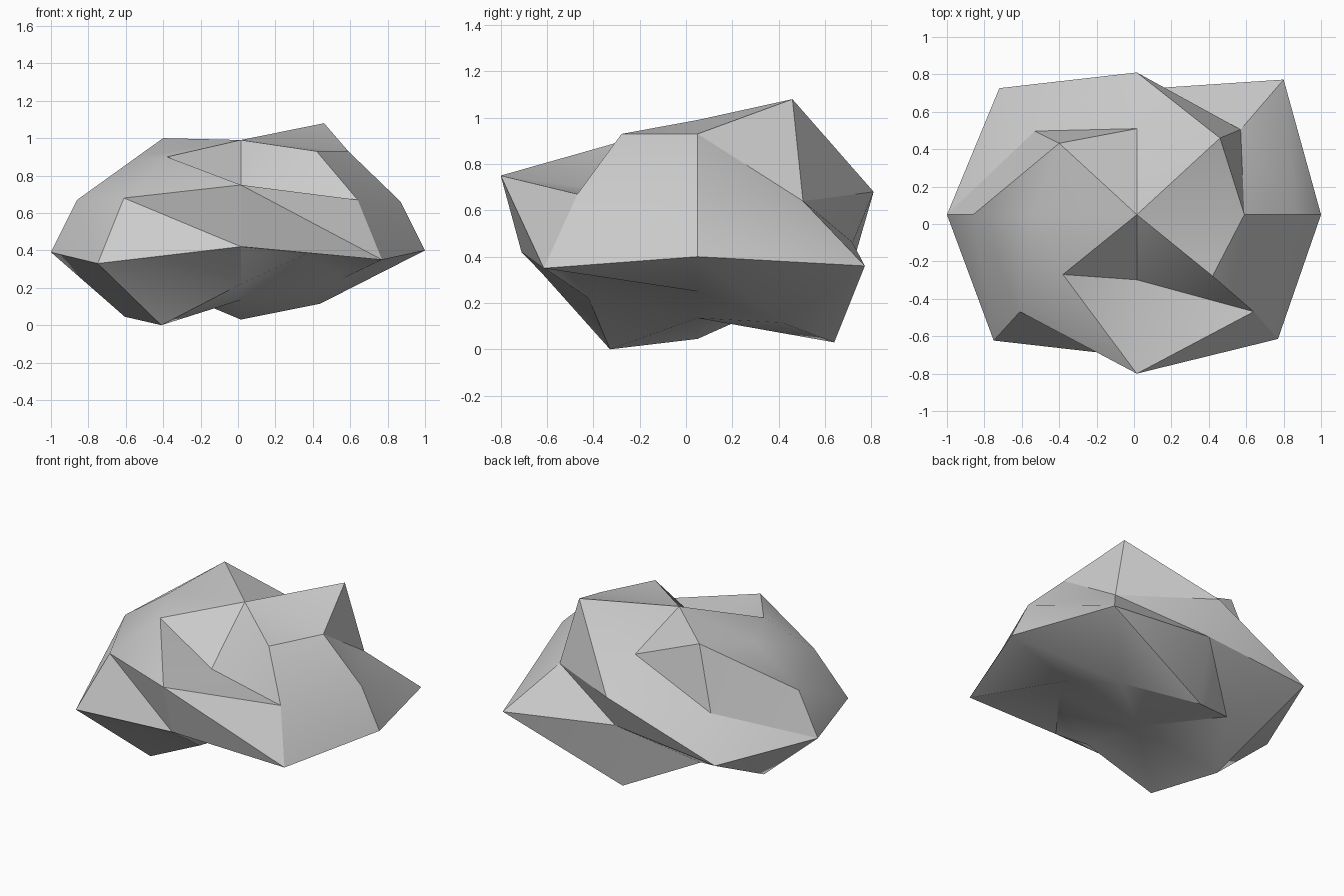
import bpy
import bmesh
import math

default_cube = bpy.data.objects.get("Cube")
if default_cube:
    bpy.data.objects.remove(default_cube, do_unlink=True)

CENTRE_X, CENTRE_Y = 0.015, 0.05
SPOKES = 8


def make_material(name, colour):
    material = bpy.data.materials.new(name)
    material.use_nodes = True
    material.diffuse_color = colour
    material.node_tree.nodes["Principled BSDF"].inputs["Base Color"].default_value = colour
    return material


def add_ring(bm, back_depth, front_depth, reaches, heights):
    """Eight points around the centre, on the axes and diagonals, from +x anticlockwise."""
    ring = []
    for spoke, (reach, height) in enumerate(zip(reaches, heights)):
        angle = math.tau * spoke / SPOKES
        side, depth = round(math.cos(angle)), round(math.sin(angle))
        depth *= back_depth if depth > 0 else front_depth
        ring.append(bm.verts.new((CENTRE_X + reach * side, CENTRE_Y + reach * depth, height)))
    return ring


def bridge(bm, upper, lower):
    """Join two rings with triangles, all diagonals leaning the same way."""
    for i in range(SPOKES):
        j = (i + 1) % SPOKES
        bm.faces.new((upper[i], lower[i], lower[j]))
        bm.faces.new((upper[i], lower[j], upper[j]))


def add_cap(bm, ring, height, facing_up):
    tip = bm.verts.new((CENTRE_X, CENTRE_Y, height))
    for i in range(SPOKES):
        j = (i + 1) % SPOKES
        bm.faces.new((tip, ring[i], ring[j]) if facing_up else (tip, ring[j], ring[i]))


bm = bmesh.new()

# Crown with a raised back corner and a dent at the front
crown = add_ring(bm, 0.92, 0.81,
                 (.575, .445, .5, .415, .555, .395, .43, .405),
                 (.93, 1.08, .85, 1, .9, .9, .68, .93))
# Shoulder with a ledge jutting forward
shoulder = add_ring(bm, 0.82, 0.83,
                    (.855, .555, .927, .545, .875, .625, 1.024, .625),
                    (.66, .64, .68, .6, .67, .68, .75, .67))
# Widest rim
rim = add_ring(bm, 0.92, 0.88,
               (.985, .785, .728, .735, 1.015, .765, .864, .755),
               (.4, .36, .46, .39, .39, .33, .42, .35))
# Uneven foot
foot = add_ring(bm, 0.86, 0.89,
                (.545, .425, .686, .405, .62, .425, .528, .35),
                (.25, .115, .03, .2, .045, 0, .22, .38))

add_cap(bm, crown, 0.99, True)
for upper, lower in ((crown, shoulder), (shoulder, rim), (rim, foot)):
    bridge(bm, upper, lower)
add_cap(bm, foot, 0.135, False)

mesh = bpy.data.meshes.new("boulder")
bm.to_mesh(mesh)
bm.free()
mesh.materials.append(make_material("stone grey", (0.6, 0.6, 0.6, 1)))

boulder = bpy.data.objects.new("boulder", mesh)
bpy.context.collection.objects.link(boulder)
bpy.ops.object.select_all(action="DESELECT")
boulder.select_set(True)
bpy.context.view_layer.objects.active = boulder
bpy.ops.object.shade_smooth_by_angle(angle=math.radians(30))
